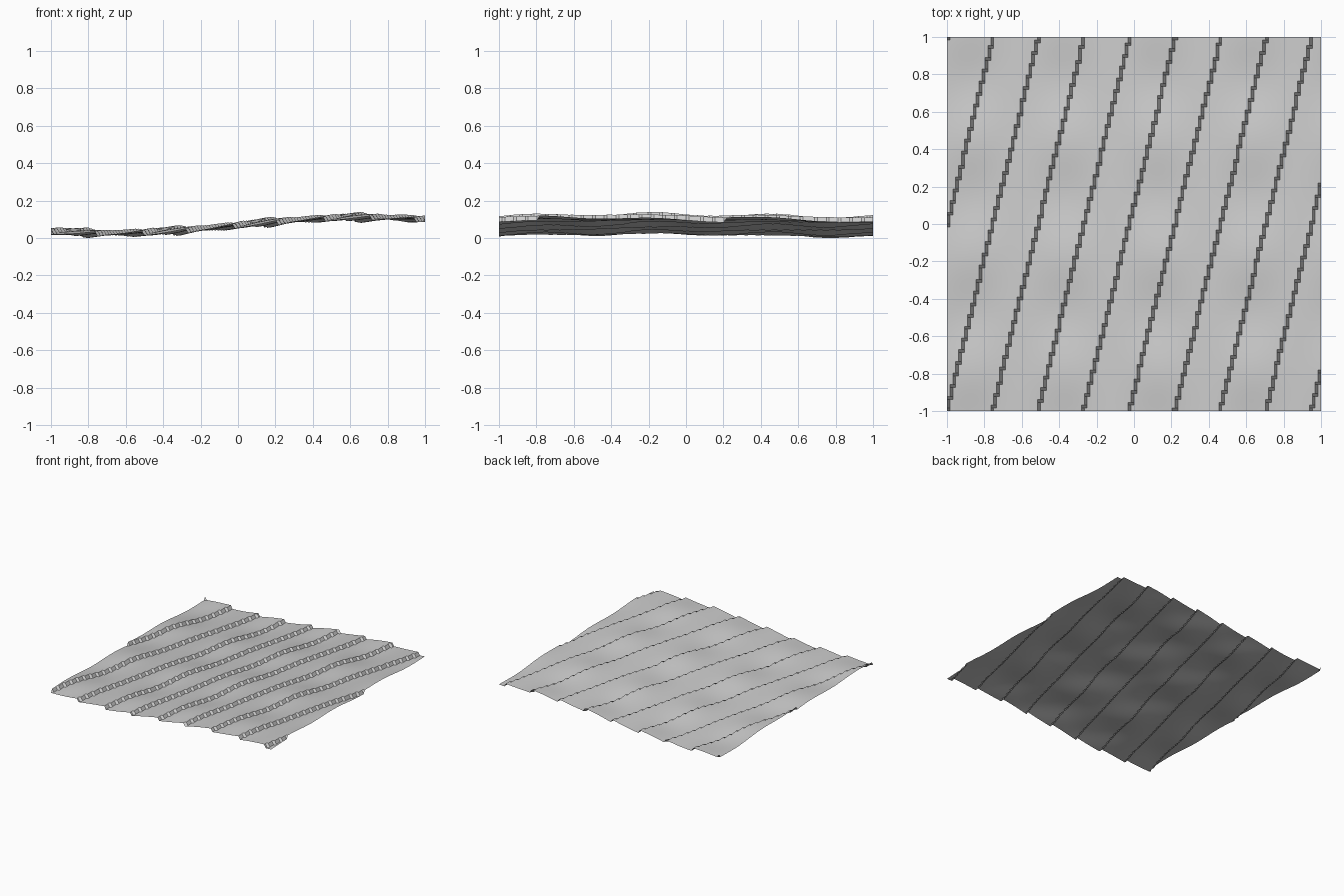
import bpy
import bmesh
from math import sin, cos, pi, floor, radians

old = bpy.data.objects.get("Cube")
if old:
    bpy.data.objects.remove(old, do_unlink=True)

CELLS = 128        # grid resolution of the sheet
PITCH = 0.2435     # spacing of the stepped ridges along x
LEAN = 0.2455      # sideways drift of each ridge along y
STEP = 0.027       # drop at the end of each ridge


def height(x, y):
    # Broad swell rising towards +x
    swell = 0.042 * sin(2.3 * x) + 0.007 * cos(2.2 * (y + 0.25))
    # Gentle undulation running along the ridges
    ripple = cos(2 * pi * (y + 0.17) / 0.62) * (0.006 + 0.005 * sin(4 * pi * x))
    # Slow climb and sudden drop across every ridge
    t = (x - LEAN * y + 0.755) / PITCH
    return swell + ripple + STEP * (t - floor(t))


# Ground sheet
bm = bmesh.new()
bmesh.ops.create_grid(bm, x_segments=CELLS, y_segments=CELLS, size=1.0)
for v in bm.verts:
    v.co.z = height(v.co.x, v.co.y)
lowest = min(v.co.z for v in bm.verts)
for v in bm.verts:
    v.co.z -= lowest
mesh = bpy.data.meshes.new("rippled_sheet")
bm.to_mesh(mesh)
bm.free()
sheet = bpy.data.objects.new("rippled_sheet", mesh)
bpy.context.collection.objects.link(sheet)

# Plain grey surface
grey = bpy.data.materials.new("light_grey")
grey.use_nodes = True
colour = (0.6, 0.6, 0.6, 1.0)
grey.diffuse_color = colour
grey.node_tree.nodes["Principled BSDF"].inputs["Base Color"].default_value = colour
mesh.materials.append(grey)

# Smooth slopes with crisp ridge drops
bpy.ops.object.select_all(action="DESELECT")
sheet.select_set(True)
bpy.context.view_layer.objects.active = sheet
bpy.ops.object.shade_smooth_by_angle(angle=radians(30))
